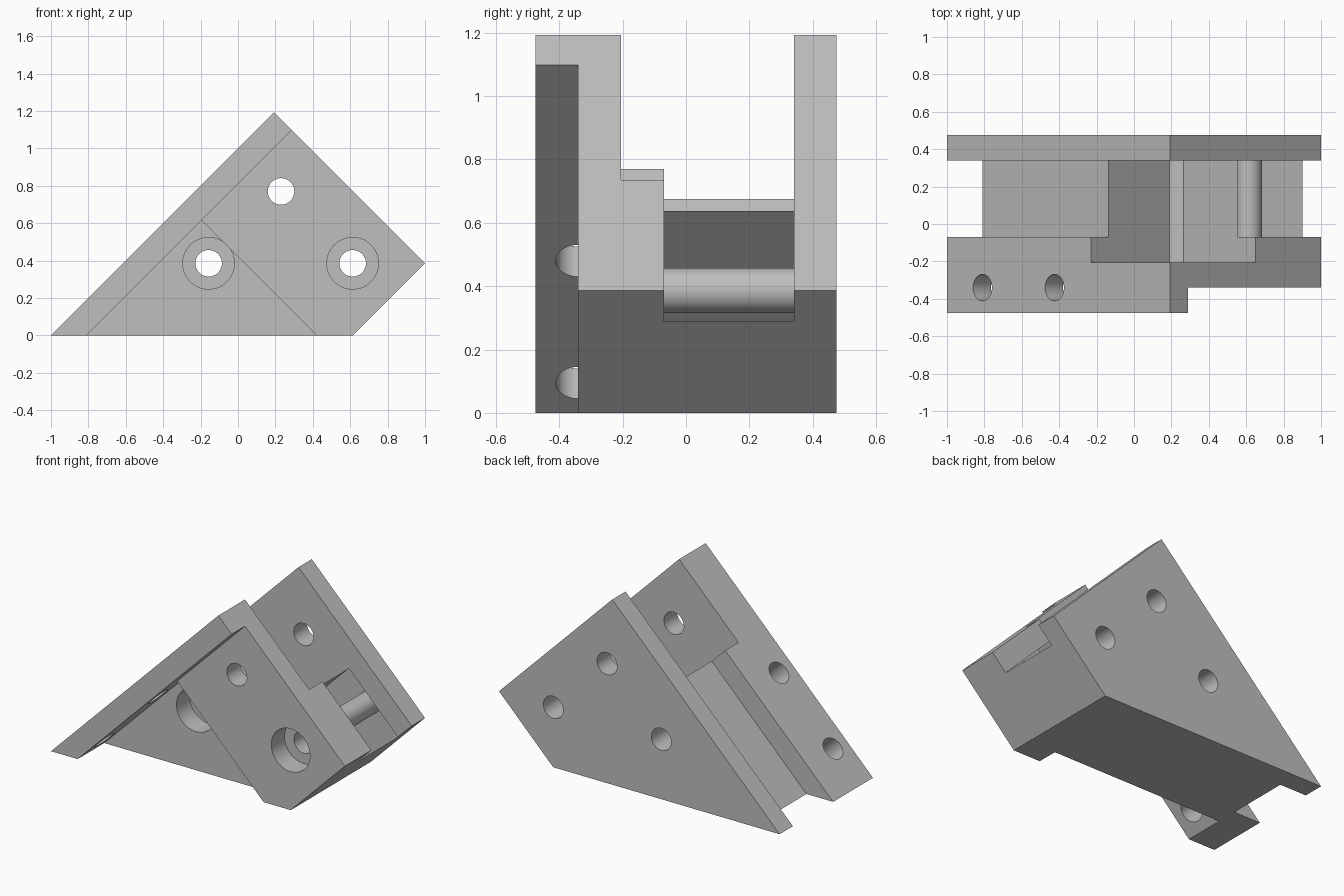
import bpy, bmesh, math
from mathutils import Vector, Matrix

if "Cube" in bpy.data.objects:
    bpy.data.objects.remove(bpy.data.objects["Cube"], do_unlink=True)

FAR = 2.5            # reach of cutters past the body
HOLE, BORE = 0.071, 0.138
HALF = 0.4755        # half width of the body
FRONT, STEP, INNER, BACK = -0.34, -0.205, -0.07, 0.34   # depth levels
RIM, END = 0.81, 1.19


def P(a, b):
    """Point on the 45 degree grid: a = z - x, b = z + x."""
    return ((b - a) / 2, (a + b) / 2)


def box(a0, a1, b0, b1):
    return [P(a0, b0), P(a0, b1), P(a1, b1), P(a1, b0)]


def make_object(name, bm):
    bmesh.ops.recalc_face_normals(bm, faces=bm.faces[:])
    mesh = bpy.data.meshes.new(name)
    bm.to_mesh(mesh)
    bm.free()
    obj = bpy.data.objects.new(name, mesh)
    bpy.context.collection.objects.link(obj)
    return obj


def prism(name, profile, y0, y1):
    bm = bmesh.new()
    face = bm.faces.new([bm.verts.new((x, y0, z)) for x, z in profile])
    ext = bmesh.ops.extrude_face_region(bm, geom=[face])
    verts = [v for v in ext["geom"] if isinstance(v, bmesh.types.BMVert)]
    bmesh.ops.translate(bm, verts=verts, vec=(0, y1 - y0, 0))
    return make_object(name, bm)


def rod(name, start, end, radius):
    start, end = Vector(start), Vector(end)
    axis = end - start
    turn = axis.to_track_quat('Z', 'Y').to_matrix().to_4x4()
    bm = bmesh.new()
    bmesh.ops.create_cone(bm, cap_ends=True, segments=64, radius1=radius,
                          radius2=radius, depth=axis.length,
                          matrix=Matrix.Translation((start + end) / 2) @ turn)
    return make_object(name, bm)


# Main body: slanted block
body = prism("bracket_body", [(-1, 0), (0.614, 0), (1, 0.386), P(1, 1.386)], -HALF, HALF)

# Relief under the front flange, deeper recess, stepped pocket, rear groove, short end
cutters = [
    prism("flange_relief", box(-FAR, RIM, -FAR, FAR), -1, FRONT),
    prism("corner_recess", box(-FAR, RIM, -FAR, 0.42), -1, STEP),
    prism("pocket", [P(FAR, 0.54), P(FAR, FAR), P(0.085, FAR), (0.265, 0.35), (0.19, 0.35)],
          STEP, BACK),
    prism("groove", box(RIM, FAR, -FAR, 0.7), INNER, BACK),
    prism("short_end", box(-FAR, 0.3, END, FAR), INNER, BACK),
]

# Cross holes and their counterbores
for x, z, bore_end in [(-0.157, 0.386, INNER), (0.613, 0.386, STEP), (0.23, 0.77, None)]:
    cutters.append(rod("cross_hole", (x, -1, z), (x, 1, z), HOLE))
    if bore_end is not None:
        # starts just in front of the face it sinks into
        cutters.append(rod("counterbore", (x, bore_end - 0.2, z), (x, bore_end, z), BORE))

# Flange holes, square to the slanted face
for b in (-0.62, 0.15):
    (x0, z0), (x1, z1) = P(1.1, b), P(0.7, b)
    cutters.append(rod("flange_hole", (x0, FRONT, z0), (x1, FRONT, z1), HOLE))

bpy.context.view_layer.objects.active = body
for cutter in cutters:
    cutter.hide_render = True
    mod = body.modifiers.new("cut", 'BOOLEAN')
    mod.operation, mod.solver, mod.object = 'DIFFERENCE', 'EXACT', cutter
    bpy.ops.object.modifier_apply(modifier=mod.name)
    bpy.data.objects.remove(cutter, do_unlink=True)

# The short end of the middle is open, showing the hollow inside and the hole tube
bm = bmesh.new()
bm.from_mesh(body.data)
slant = Vector((1, 0, 1)).normalized()
open_end = []
for f in bm.faces:
    c = f.calc_center_median()
    if f.normal.dot(slant) > 0.99 and abs(c.x + c.z - END) < 0.01 and INNER < c.y < BACK:
        open_end.append(f)
bmesh.ops.delete(bm, geom=open_end, context='FACES')
bm.to_mesh(body.data)
bm.free()

# Plain grey finish
grey = bpy.data.materials.new("light_grey")
grey.use_nodes = True
colour = (0.52, 0.52, 0.52, 1)
grey.diffuse_color = colour
grey.node_tree.nodes["Principled BSDF"].inputs["Base Color"].default_value = colour
body.data.materials.clear()
body.data.materials.append(grey)
for poly in body.data.polygons:
    poly.material_index = 0

bpy.ops.object.select_all(action='DESELECT')
body.select_set(True)
bpy.context.view_layer.objects.active = body
bpy.ops.object.shade_smooth_by_angle(angle=math.radians(30))
